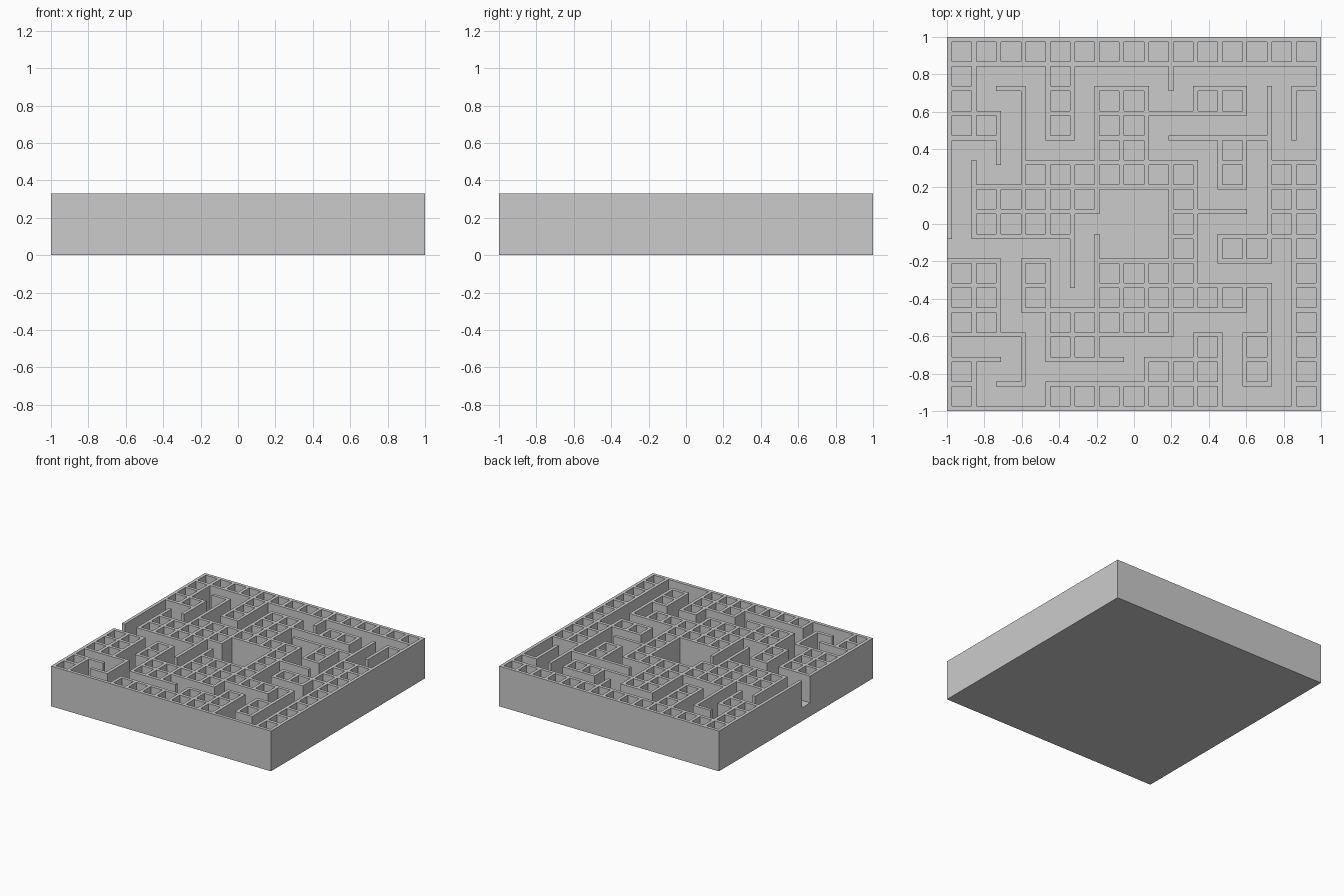
import bpy, bmesh

if "Cube" in bpy.data.objects:
    bpy.data.objects.remove(bpy.data.objects["Cube"])

N = 15                      # cells per side
W = 2 / 76                  # wall thickness
C = (2 - (N + 1) * W) / N   # cell width
FLOOR, TOP = 0.11, 0.33
SIZE = 2 * N + 1            # wall strips and cell strips alternate

# grid lines and layer heights
line = [-1.0]
for i in range(SIZE):
    line.append(line[-1] + (C if i % 2 else W))
level = [0, FLOOR, TOP]

# open pits: every cell starts closed off
pit = {(2 * c + 1, 2 * r + 1) for c in range(N) for r in range(N)}
STEP = {"U": (0, -1), "D": (0, 1), "L": (-1, 0), "R": (1, 0)}


def carve(col, row, route):
    """Open a corridor from a cell, moving as in 'R4 D2'."""
    x, y = 2 * col + 1, 2 * row + 1
    for move in route.split():
        dx, dy = STEP[move[0]]
        for _ in range(2 * int(move[1:])):
            x, y = x + dx, y + dy
            pit.add((x, y))


# entrance to the centre room
carve(-1, 8, "R5 D2 R1 U3 R1")
# long upper corridor
carve(0, 8, "U4 R1 D1 R1 U3 L1 U1 R2 D3 R2 U3 R3 D1 R1 U1 R5")
# loop through the right side and the bottom
carve(12, 1, "D2 L4 D1 R2 D2 R2 D1 L2 D2 R3 D5 L2 U3 L2 D1 L2 D1 L4")
# lower left corridor
carve(2, 8, "D3 R1 D3 L2 U1 R1 U1 L2")
# dead ends
carve(13, 1, "D3 R1 U2")
carve(12, 6, "U2")
carve(13, 9, "U1")
carve(11, 11, "R1 U1")
carve(7, 12, "L1")
# centre room of 3 x 3 cells
pit |= {(x, y) for x in range(13, 18) for y in range(13, 18)}


def solid(x, y, k):
    if not (0 <= x < SIZE and 0 <= y < SIZE and 0 <= k < 2):
        return False
    return k == 0 or (x, y) not in pit


# one closed skin around floor and walls
SIDES = {
    (1, 0, 0): ((1, 0, 0), (1, 0, 1), (1, 1, 1), (1, 1, 0)),
    (-1, 0, 0): ((0, 0, 0), (0, 1, 0), (0, 1, 1), (0, 0, 1)),
    (0, 1, 0): ((0, 1, 0), (1, 1, 0), (1, 1, 1), (0, 1, 1)),
    (0, -1, 0): ((0, 0, 0), (0, 0, 1), (1, 0, 1), (1, 0, 0)),
    (0, 0, 1): ((0, 0, 1), (0, 1, 1), (1, 1, 1), (1, 0, 1)),
    (0, 0, -1): ((0, 0, 0), (1, 0, 0), (1, 1, 0), (0, 1, 0)),
}
bm = bmesh.new()
cache = {}


def vert(i, j, k):
    if (i, j, k) not in cache:
        cache[i, j, k] = bm.verts.new((line[i], -line[j], level[k]))
    return cache[i, j, k]


for x in range(SIZE):
    for y in range(SIZE):
        for k in range(2):
            if not solid(x, y, k):
                continue
            for (dx, dy, dk), quad in SIDES.items():
                if not solid(x + dx, y + dy, k + dk):
                    bm.faces.new([vert(x + a, y + b, k + c) for a, b, c in quad])

bmesh.ops.recalc_face_normals(bm, faces=bm.faces)
mesh = bpy.data.meshes.new("maze_tray")
bm.to_mesh(mesh)
bm.free()
bpy.context.collection.objects.link(bpy.data.objects.new("maze_tray", mesh))
